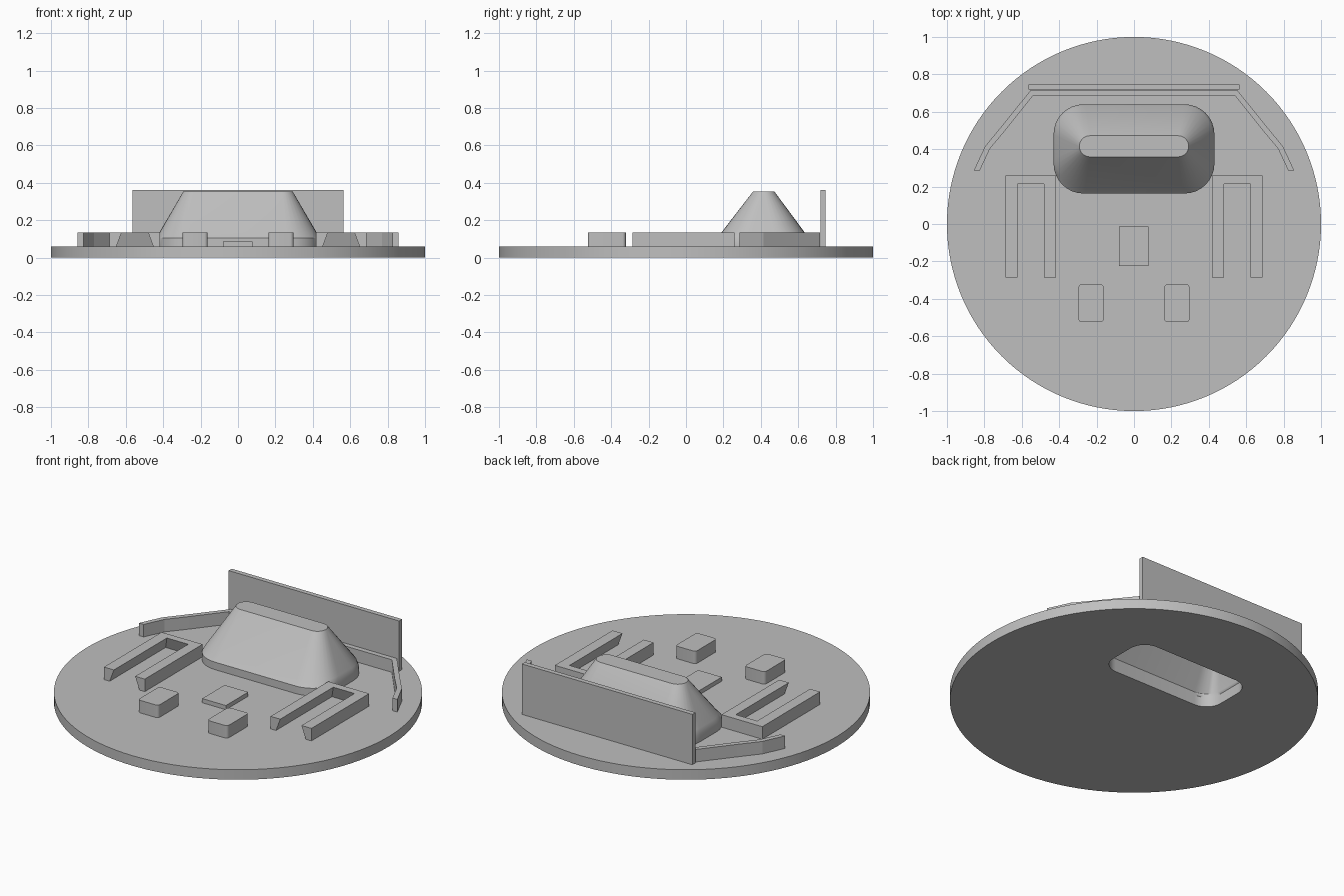
import bpy, bmesh, math

if "Cube" in bpy.data.objects:
    bpy.data.objects.remove(bpy.data.objects["Cube"])

gray = bpy.data.materials.new("light gray")
gray.diffuse_color = (0.52, 0.52, 0.52, 1)
gray.use_nodes = True
gray.node_tree.nodes["Principled BSDF"].inputs["Base Color"].default_value = gray.diffuse_color
BASE_TOP = 0.06
LOW_TOP = 0.135


def loft(name, rings, smooth=None):
    """Closed solid skinned through rings of (x, y, z) points."""
    bm = bmesh.new()
    vs = [[bm.verts.new(p) for p in ring] for ring in rings]
    n = len(vs[0])
    for a, b in zip(vs, vs[1:]):
        for i in range(n):
            j = (i + 1) % n
            bm.faces.new((a[i], a[j], b[j], b[i]))
    bm.faces.new(vs[0][::-1])
    bm.faces.new(vs[-1])
    bmesh.ops.recalc_face_normals(bm, faces=bm.faces)
    me = bpy.data.meshes.new(name)
    bm.to_mesh(me)
    bm.free()
    me.materials.append(gray)
    ob = bpy.data.objects.new(name, me)
    bpy.context.collection.objects.link(ob)
    if smooth:
        bpy.ops.object.select_all(action='DESELECT')
        ob.select_set(True)
        bpy.context.view_layer.objects.active = ob
        bpy.ops.object.shade_smooth_by_angle(angle=math.radians(smooth))
    return ob


def prism(name, pts, z0, z1, smooth=None):
    return loft(name, [[(x, y, z) for x, y in pts] for z in (z0, z1)], smooth)


def rounded(x0, x1, y0, y1, r, seg=8):
    """Outline of a rectangle with rounded corners."""
    pts = []
    corners = ((x1 - r, y1 - r), (x0 + r, y1 - r), (x0 + r, y0 + r), (x1 - r, y0 + r))
    for k, (cx, cy) in enumerate(corners):
        for i in range(seg + 1):
            a = math.pi / 2 * (k + i / seg)
            pts.append((cx + r * math.cos(a), cy + r * math.sin(a)))
    return pts


def rounded_loft(name, sections):
    """Sections are (half width, front y, back y, corner radius, z)."""
    return loft(name, [[(x, y, z) for x, y in rounded(-h, h, f, b, r)]
                       for h, f, b, r, z in sections], 35)


def box(name, x0, x1, y0, y1, z0, z1):
    return prism(name, [(x0, y0), (x1, y0), (x1, y1), (x0, y1)], z0, z1)


# Round base
circle = [(math.cos(a * math.tau / 128), math.sin(a * math.tau / 128)) for a in range(128)]
base = prism("round_base", circle, 0, BASE_TOP, 35)

# Tapered hollow mound
mound = rounded_loft("tapered_mound", [
    (0.43, 0.163, 0.64, 0.16, BASE_TOP),
    (0.43, 0.163, 0.64, 0.16, 0.105),
    (0.42, 0.19, 0.634, 0.16, LOW_TOP),
    (0.292, 0.359, 0.472, 0.056, 0.354)])

# Cavity opening through the underside
cavity = rounded_loft("cavity_cutter", [
    (0.38, 0.178, 0.525, 0.1, -0.05),
    (0.38, 0.178, 0.525, 0.1, 0.08),
    (0.27, 0.37, 0.455, 0.04, 0.33)])
cavity.hide_render = True
cavity.hide_viewport = True
for ob in (base, mound):
    mod = ob.modifiers.new("cavity", 'BOOLEAN')
    mod.operation = 'DIFFERENCE'
    mod.solver = 'EXACT'
    mod.object = cavity

# Tall back panel
box("back_panel", -0.565, 0.565, 0.718, 0.747, BASE_TOP, 0.362)

# Low bent barrier, outer edge then inner edge
outer = [(0.857, 0.285), (0.797, 0.414), (0.706, 0.525), (0.552, 0.716)]
inner = [(0.825, 0.285), (0.77, 0.403), (0.682, 0.508), (0.54, 0.686)]


def mirrored(pts):
    return pts + [(-x, y) for x, y in reversed(pts)]


prism("bent_barrier", mirrored(outer) + mirrored(inner)[::-1], BASE_TOP, LOW_TOP)

# Forked rails with undercut slots, and rounded front blocks
for s, side in ((1, "right"), (-1, "left")):
    rings = []
    for z, d in ((BASE_TOP, 0.028), (LOW_TOP, 0)):
        fork = [(0.417, -0.287), (0.481 - d, -0.287), (0.481 - d, 0.215 + d), (0.622 + d, 0.215 + d),
                (0.622 + d, -0.287), (0.688, -0.287), (0.688, 0.26), (0.417, 0.26)]
        rings.append([(s * x, y, z) for x, y in fork])
    loft(side + "_forked_rail", rings)
    x0, x1 = sorted((s * 0.162, s * 0.297))
    prism(side + "_front_block", rounded(x0, x1, -0.525, -0.322, 0.018, 5), BASE_TOP, LOW_TOP, 35)

# Thin centre plate
box("centre_plate", -0.08, 0.077, -0.225, -0.013, BASE_TOP, 0.085)
